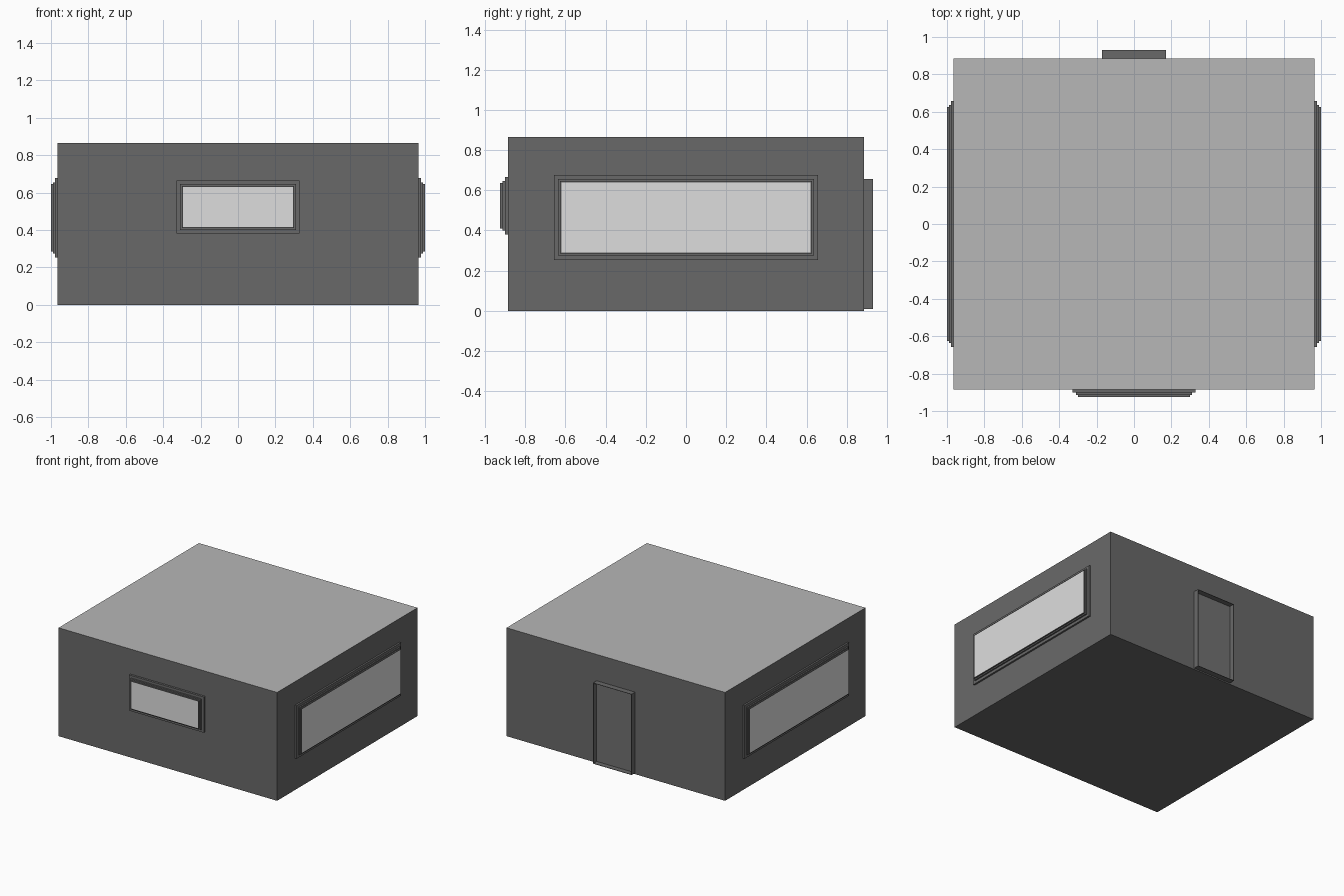
import bpy, bmesh, math
from mathutils import Matrix

if "Cube" in bpy.data.objects:
    bpy.data.objects.remove(bpy.data.objects["Cube"])


def material(name, v):
    m = bpy.data.materials.new(name)
    m.diffuse_color = (v, v, v, 1)
    m.use_nodes = True
    m.node_tree.nodes["Principled BSDF"].inputs["Base Color"].default_value = m.diffuse_color
    return m


wall = material("dark_grey_wall", 0.141)
roof = material("mid_grey_roof", 0.475)
glass = material("pale_grey_glass", 0.73)
door_mat = material("grey_door", 0.165)


def finish(name, bm, mats):
    bmesh.ops.recalc_face_normals(bm, faces=bm.faces)
    me = bpy.data.meshes.new(name)
    bm.to_mesh(me)
    bm.free()
    for m in mats:
        me.materials.append(m)
    ob = bpy.data.objects.new(name, me)
    bpy.context.collection.objects.link(ob)
    return ob


def ringed_panel(name, rings, turn, cap):
    """Bridge rectangles (half width, low z, high z, distance out) and cap the last one."""
    bm = bmesh.new()
    loops = []
    for w, lo, hi, out in rings:
        corners = ((-w, lo), (w, lo), (w, hi), (-w, hi))
        loops.append([bm.verts.new((u, -out, z)) for u, z in corners])
    for a, b in zip(loops, loops[1:]):
        for i in range(4):
            j = (i + 1) % 4
            bm.faces.new((a[i], a[j], b[j], b[i]))
    bm.faces.new(loops[-1]).material_index = 1
    bm.transform(Matrix.Rotation(math.radians(turn), 4, 'Z'))
    return finish(name, bm, (wall, cap))


def window(name, w, lo, hi, base, steps, turn):
    # three shrinking steps, then a slim rim around the glass
    rings, prev = [], base
    for inset, out in steps:
        rings += [(w - inset, lo + inset, hi - inset, d) for d in (prev, out)]
        prev = out
    w, lo, hi, out = rings[-1]
    rings.append((w - 0.006, lo + 0.006, hi - 0.006, out))
    ringed_panel(name, rings, turn, glass)


# Main block with a lighter roof face
bm = bmesh.new()
bmesh.ops.create_cube(bm, size=1)
bm.transform(Matrix.Translation((0, 0, 0.4325)) @ Matrix.Diagonal((1.93, 1.77, 0.865, 1)))
bm.normal_update()
for f in bm.faces:
    f.material_index = 1 if f.normal.z > 0.5 else 0
finish("building_body", bm, (wall, roof))

# Front window and the two wide side windows
window("front_window", 0.33, 0.38, 0.665, 0.885,
       ((0, 0.902), (0.02, 0.914), (0.03, 0.926)), 0)
for name, turn in (("right_window", 90), ("left_window", -90)):
    window(name, 0.658, 0.253, 0.677, 0.965,
           ((0, 0.979), (0.022, 0.99), (0.032, 1.0)), turn)

# Back door: thin projecting frame with the panel set back inside
ringed_panel("back_door", [(0.17, 0.01, 0.655, 0.885), (0.17, 0.01, 0.655, 0.93),
                           (0.167, 0.013, 0.652, 0.93), (0.167, 0.013, 0.652, 0.888)],
             180, door_mat)
